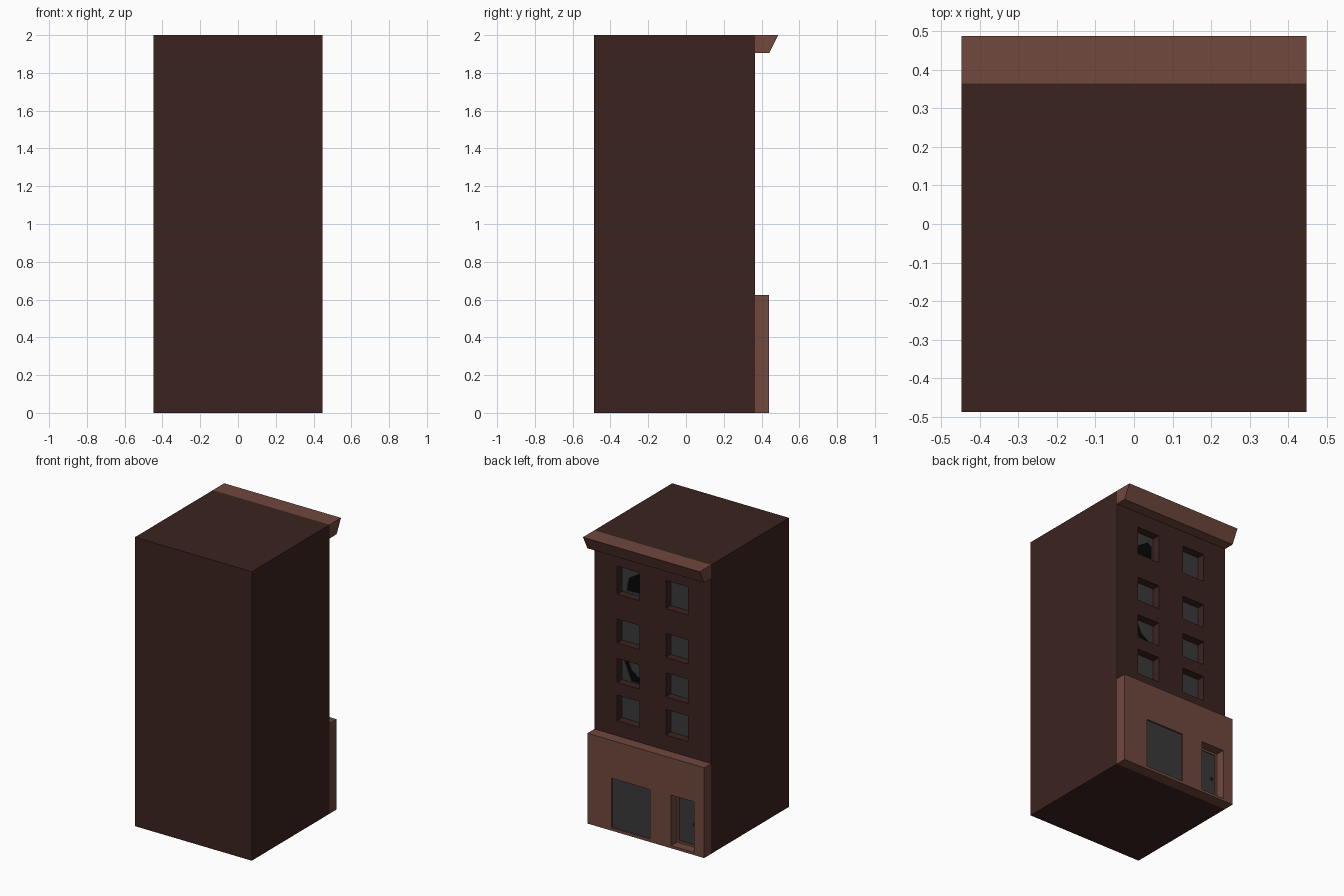
import bpy, bmesh

if "Cube" in bpy.data.objects:
    bpy.data.objects.remove(bpy.data.objects["Cube"])

def material(name, r, g, b):
    m = bpy.data.materials.new(name)
    m.diffuse_color = (r, g, b, 1)
    m.use_nodes = True
    m.node_tree.nodes["Principled BSDF"].inputs["Base Color"].default_value = m.diffuse_color
    return m

BRICK = material("dark_brick", 0.044, 0.017, 0.014)
TRIM = material("brown_trim", 0.162, 0.065, 0.048)
GLASS = material("grey_glass", 0.042, 0.042, 0.042)
VOID = material("dark_interior", 0.002, 0.002, 0.002)

def finish(name, bm, mat):
    bmesh.ops.recalc_face_normals(bm, faces=bm.faces)
    me = bpy.data.meshes.new(name)
    bm.to_mesh(me)
    bm.free()
    ob = bpy.data.objects.new(name, me)
    bpy.context.collection.objects.link(ob)
    if mat:
        me.materials.append(mat)
    return ob

def boxes(name, mat, *spans):
    """One object made of boxes given as (x0, x1, y0, y1, z0, z1)."""
    bm = bmesh.new()
    for x0, x1, y0, y1, z0, z1 in spans:
        for v in bmesh.ops.create_cube(bm, size=1)["verts"]:
            v.co = ((x0 + x1) / 2 + v.co.x * (x1 - x0),
                    (y0 + y1) / 2 + v.co.y * (y1 - y0),
                    (z0 + z1) / 2 + v.co.z * (z1 - z0))
    return finish(name, bm, mat)

def prism(name, mat, points, offset):
    """Extrude a closed polygon along offset."""
    bm = bmesh.new()
    face = bm.faces.new([bm.verts.new(p) for p in points])
    ext = bmesh.ops.extrude_face_region(bm, geom=[face])
    verts = [e for e in ext["geom"] if isinstance(e, bmesh.types.BMVert)]
    bmesh.ops.translate(bm, verts=verts, vec=offset)
    return finish(name, bm, mat)

def carve(ob, cutter):
    mod = ob.modifiers.new("openings", "BOOLEAN")
    mod.operation = "DIFFERENCE"
    mod.solver = "EXACT"
    mod.object = cutter
    bpy.context.view_layer.objects.active = ob
    bpy.ops.object.modifier_apply(modifier=mod.name)
    bpy.data.objects.remove(cutter)

W, BACK, WALL, SHOP = 0.447, -0.488, 0.364, 0.44
DEPTH = 0.055

# Main block with two columns of recessed windows
rows = [(0.73, 0.907), (0.994, 1.16), (1.267, 1.433), (1.605, 1.80)]
columns = [(0.10, 0.272), (-0.272, -0.10)]
openings = [(c, r) for c in columns for r in rows]
body = boxes("building_body", BRICK, (-W, W, BACK, WALL, 0, 2))
carve(body, boxes("window_cutter", None,
                  *[(*c, WALL - DEPTH - 0.02, WALL + 0.1, *r) for c, r in openings]))

# Window panes, two of them broken with darkness behind
holes = {
    3: [(0.235, 1.62), (0.22, 1.708), (0.143, 1.756), (0.115, 1.735), (0.115, 1.625)],
    1: [(0.258, 1.14), (0.23, 1.142), (0.20, 1.075), (0.14, 1.035), (0.12, 1.0), (0.20, 1.0)],
}
for i, (c, r) in enumerate(openings):
    pane = boxes(f"window_pane_{i + 1}", GLASS,
                 (*c, WALL - DEPTH - 0.005, WALL - DEPTH, *r))
    if i in holes:
        carve(pane, prism("hole_cutter", None,
                          [(x, WALL - 0.1, z) for x, z in holes[i]], (0, 0.1, 0)))
        boxes(f"dark_interior_{i + 1}", VOID,
              (*c, WALL - DEPTH - 0.02, WALL - DEPTH - 0.012, *r))

# Projecting ground floor with shop window and doorway openings
shop_win = (-0.034, 0.263)
door = (-0.37, -0.195)
ground = boxes("ground_floor_front", TRIM, (-W, W, WALL, SHOP, 0, 0.625))
carve(ground, boxes("shop_cutter", None,
                    (*shop_win, SHOP - 0.015, SHOP + 0.1, 0.02, 0.363),
                    (*door, WALL + 0.002, SHOP + 0.1, 0.018, 0.368)))
boxes("shop_window_pane", GLASS, (*shop_win, SHOP - 0.015, SHOP - 0.01, 0.02, 0.363))

# Door: frame, glass and handle
t, y0, y1 = 0.014, WALL + 0.002, WALL + 0.012
boxes("door_frame", TRIM,
      (door[0], door[0] + t, y0, y1, 0.018, 0.368),
      (door[1] - t, door[1], y0, y1, 0.018, 0.368),
      (door[0] + t, door[1] - t, y0, y1, 0.368 - t, 0.368),
      (door[0] + t, door[1] - t, y0, y1, 0.018, 0.018 + t))
boxes("door_panel", GLASS,
      (door[0] + t, door[1] - t, y0, y0 + 0.005, 0.018 + t, 0.368 - t))
boxes("door_handle", BRICK, (-0.335, -0.32, y0 + 0.005, y0 + 0.017, 0.165, 0.18))

# Sloped cornice along the roof edge
prism("cornice", TRIM,
      [(-W, WALL, 2), (-W, 0.488, 2), (-W, SHOP, 1.905), (-W, WALL, 1.905)],
      (2 * W, 0, 0))
